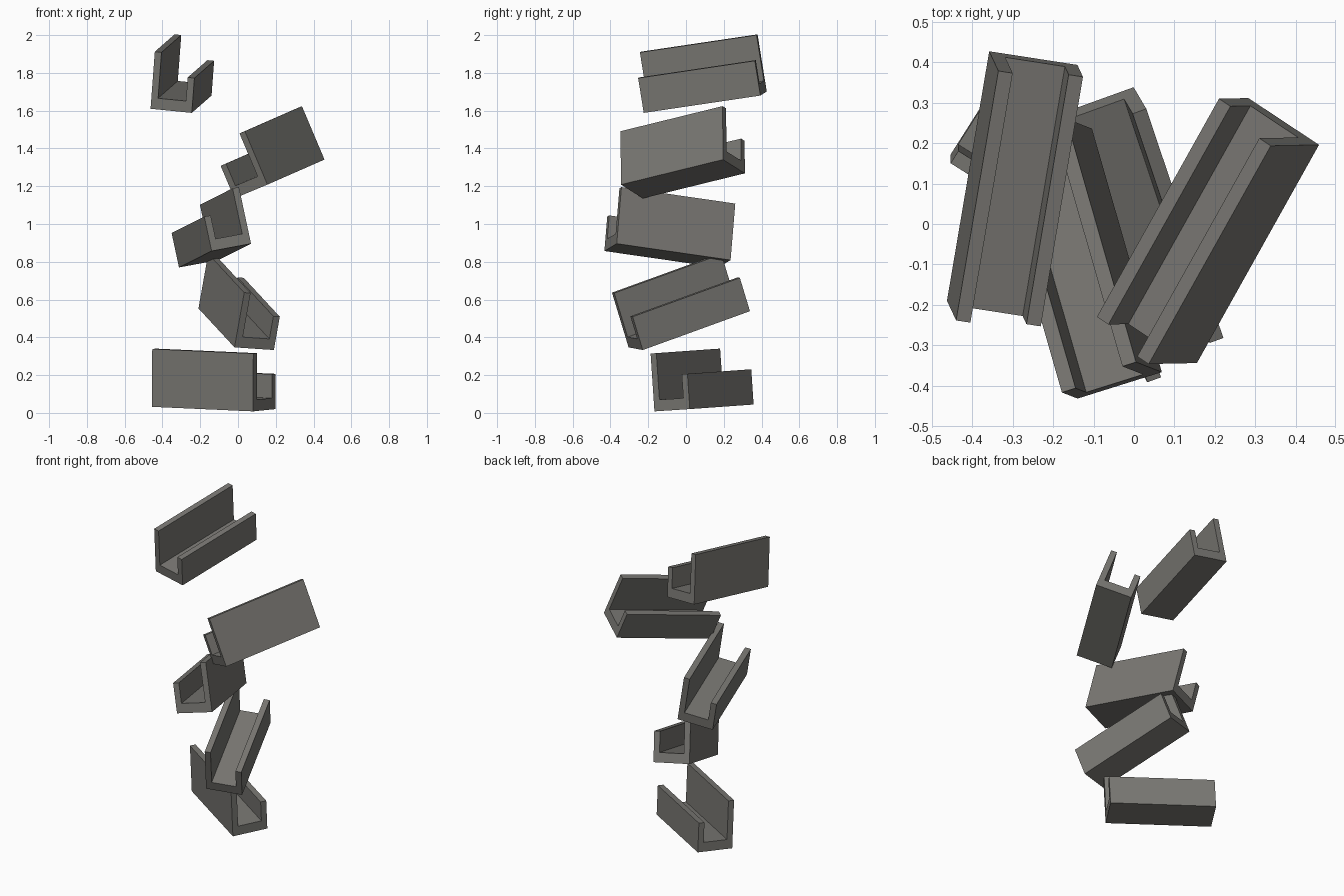
import bpy
import bmesh
from mathutils import Matrix, Vector

cube = bpy.data.objects.get("Cube")
if cube:
    bpy.data.objects.remove(cube, do_unlink=True)

# Shared channel dimensions
LENGTH, WIDTH, TALL, SHORT = 0.633, 0.222, 0.307, 0.187
WALL, FLOOR = 0.036, 0.06

# One warm grey material
grey = bpy.data.materials.new("warm_grey")
grey.use_nodes = True
colour = (0.19, 0.185, 0.17, 1.0)
grey.diffuse_color = colour
bsdf = next(n for n in grey.node_tree.nodes if n.type == 'BSDF_PRINCIPLED')
bsdf.inputs["Base Color"].default_value = colour


def channel_mesh():
    """Channel with one tall and one short wall, extruded along y."""
    inner = WIDTH - WALL
    profile = [(0, 0), (WIDTH, 0), (WIDTH, SHORT), (inner, SHORT),
               (inner, FLOOR), (WALL, FLOOR), (WALL, TALL), (0, TALL)]
    bm = bmesh.new()
    face = bm.faces.new([bm.verts.new((x, 0, z)) for x, z in profile])
    result = bmesh.ops.extrude_face_region(bm, geom=[face])
    verts = [g for g in result["geom"] if isinstance(g, bmesh.types.BMVert)]
    bmesh.ops.translate(bm, verts=verts, vec=(0, LENGTH, 0))
    bmesh.ops.recalc_face_normals(bm, faces=bm.faces[:])
    mesh = bpy.data.meshes.new("channel")
    bm.to_mesh(mesh)
    bm.free()
    mesh.materials.append(grey)
    return mesh


def place(name, mesh, corner, along, up):
    """Put a channel with its tall-side bottom corner and axes as given."""
    y = Vector(along).normalized()
    z = Vector(up)
    z = (z - y * z.dot(y)).normalized()
    x = y.cross(z)
    obj = bpy.data.objects.new(name, mesh)
    rotation = Matrix((x, y, z)).transposed().to_4x4()
    obj.matrix_world = Matrix.Translation(corner) @ rotation
    bpy.context.collection.objects.link(obj)


# Tumbling stack, from the ground up: corner, length direction, wall direction
stack = [
    ("bottom_channel", (0.08, -0.167, 0.008), (-0.535, 0.338, 0.024), (0.002, -0.021, 0.303)),
    ("lower_channel", (-0.0185, -0.304, 0.347), (-0.19, 0.565, 0.205), (0.05, -0.085, 0.283)),
    ("middle_channel", (-0.104, 0.236, 0.809), (0.175, -0.61, 0.088), (-0.063, 0.024, 0.296)),
    ("upper_channel", (0.458, 0.196, 1.341), (-0.301, -0.538, -0.132), (-0.128, -0.014, 0.285)),
    ("top_channel", (-0.463, -0.19, 1.61), (0.105, 0.62, 0.092), (0.022, -0.053, 0.303)),
]
shared = channel_mesh()
for name, corner, along, up in stack:
    place(name, shared, corner, along, up)
